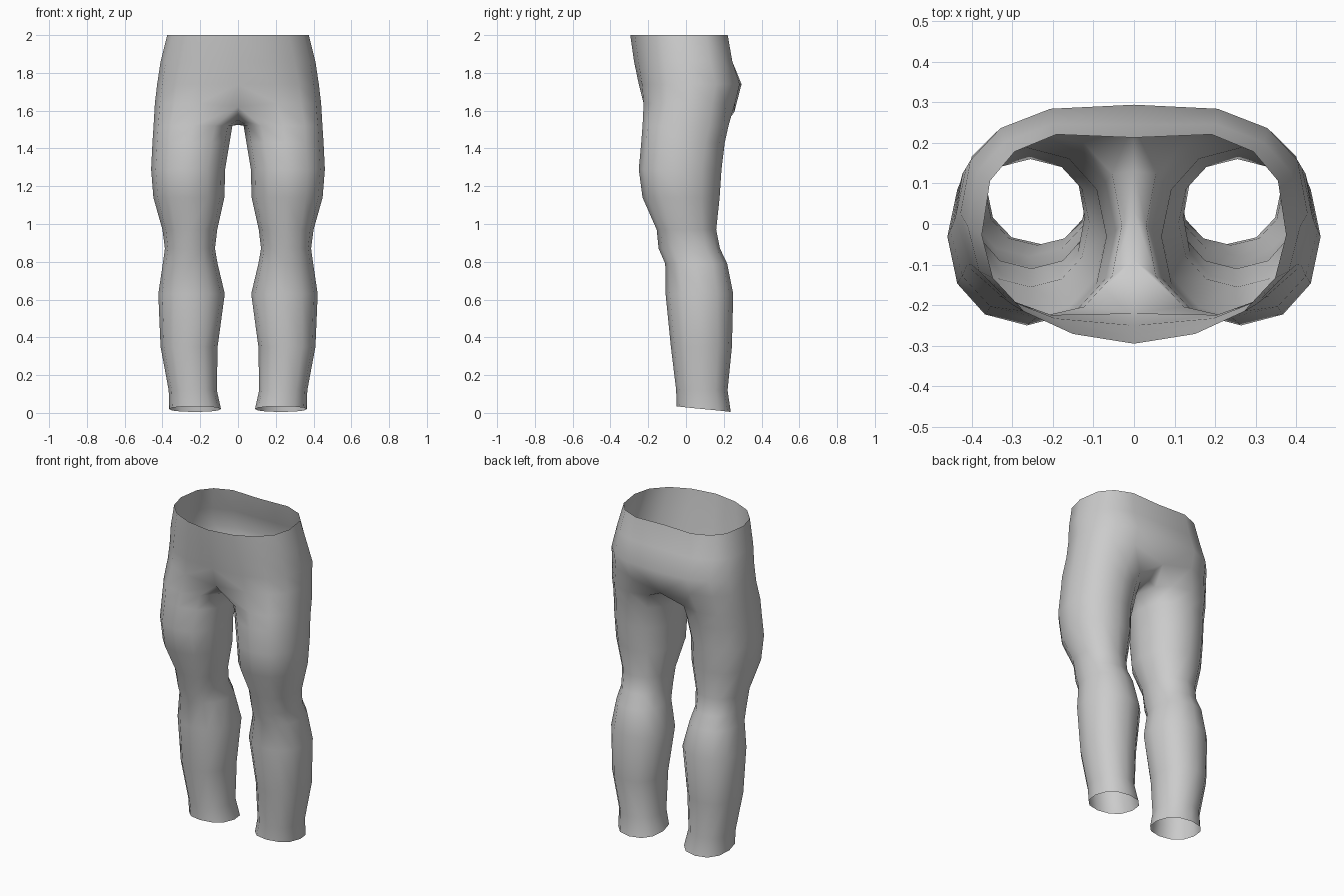
import bpy, bmesh
from math import sin, cos, radians, copysign

if "Cube" in bpy.data.objects:
    bpy.data.objects.remove(bpy.data.objects["Cube"])


def power(v, e):
    return copysign(abs(v) ** e, v) if abs(v) > 1e-6 else 0.0


# Pelvis half rings: z, side x, front y, back y, front/back roundness, centre dip front/back
pelvis = [
    (2.00, 0.375, -0.290, 0.235, 0.95, 0.70, 0.005, -0.022),
    (1.86, 0.410, -0.270, 0.260, 0.90, 0.72, 0.005, -0.015),
    (1.74, 0.428, -0.250, 0.300, 0.82, 0.76, 0.000, -0.006),
    (1.64, 0.440, -0.240, 0.275, 0.80, 0.78, -0.020, -0.020),
]
# Crotch strip on the mirror plane, back to front: y, z
crotch = [(0.13, 1.54), (0.03, 1.525), (-0.09, 1.55)]
# Leg rings: z, inner x, outer x, front y, back y, roundness, forward-edge lift
leg = [
    (1.52, 0.030, 0.447, -0.230, 0.225, 0.85, 0.00),
    (1.43, 0.045, 0.453, -0.237, 0.205, 0.90, 0.00),
    (1.29, 0.068, 0.460, -0.250, 0.188, 0.92, 0.00),
    (1.14, 0.072, 0.448, -0.230, 0.178, 0.92, 0.00),
    (0.97, 0.110, 0.400, -0.155, 0.160, 0.92, 0.00),
    (0.87, 0.122, 0.387, -0.145, 0.180, 0.90, 0.00),
    (0.79, 0.108, 0.398, -0.110, 0.218, 0.90, 0.00),
    (0.63, 0.070, 0.422, -0.108, 0.250, 0.92, 0.00),
    (0.35, 0.108, 0.410, -0.080, 0.243, 0.90, 0.00),
    (0.12, 0.112, 0.367, -0.052, 0.220, 0.90, 0.00),
    (0.02, 0.090, 0.364, -0.050, 0.237, 0.88, 0.015),
]

bm = bmesh.new()


def pelvis_ring(z, rx, yf, yb, ef, eb, df, db):
    cy, ry, ring = (yf + yb) / 2, (yb - yf) / 2, []
    for i in range(9):
        a = radians(-90 + 22.5 * i)
        e = ef if i < 4 else eb
        x, y = rx * power(cos(a), e), cy + ry * power(sin(a), e)
        y += -df if i == 0 else db if i == 8 else 0
        ring.append(bm.verts.new((x, y, z)))
    return ring


def leg_ring(z, xi, xo, yf, yb, e, lift):
    cx, cy, rx, ry = (xi + xo) / 2, (yf + yb) / 2, (xo - xi) / 2, (yb - yf) / 2
    ring = []
    for i in range(12):
        a = radians((i - 4) * 30)
        ring.append(bm.verts.new((cx + rx * power(cos(a), e),
                                  cy + ry * power(sin(a), e), z - lift * sin(a))))
    return ring


def bridge(top, low, closed):
    n = len(top)
    for i in range(n if closed else n - 1):
        j = (i + 1) % n
        bm.faces.new((top[i], low[i], low[j], top[j]))


# Hips: open half rings from front centre round to back centre
hips = [pelvis_ring(*r) for r in pelvis]
hips[-1][0].co.z -= 0.02
hips[-1][8].co.z -= 0.05
for top, low in zip(hips, hips[1:]):
    bridge(top, low, False)

# Legs: the crotch strip closes the lowest hip ring into a leg opening
rings = [hips[-1] + [bm.verts.new((0, y, z)) for y, z in crotch]]
rings += [leg_ring(*r) for r in leg]
for top, low in zip(rings, rings[1:]):
    bridge(top, low, True)

for f in bm.faces:
    f.smooth = True
mesh = bpy.data.meshes.new("trousers")
bm.to_mesh(mesh)
bm.free()
obj = bpy.data.objects.new("trousers", mesh)
bpy.context.collection.objects.link(obj)

# Mirror the half to the other side, welded on the centre line
mod = obj.modifiers.new("mirror", 'MIRROR')
mod.use_clip = True
mod.merge_threshold = 0.001
